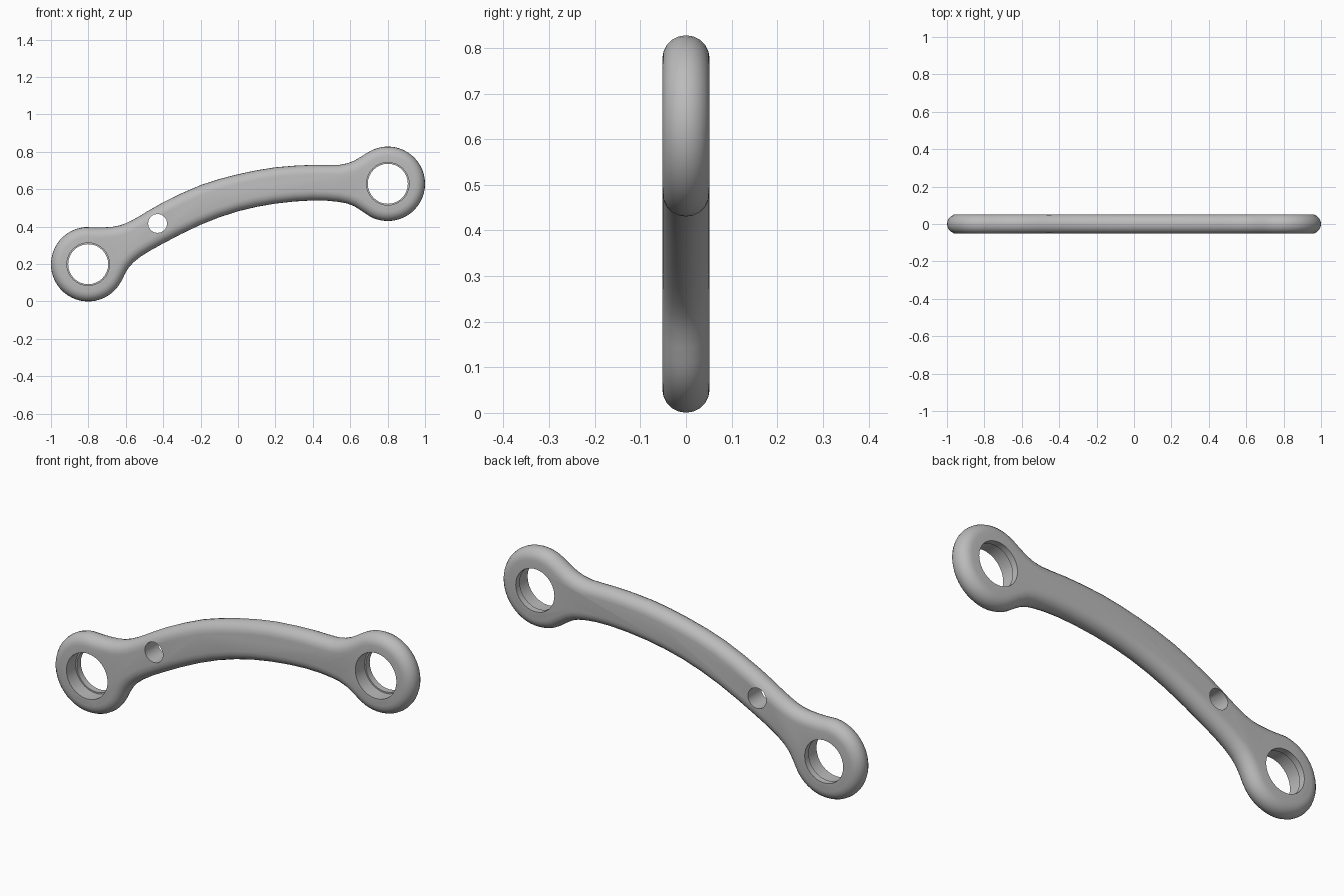
import bpy, bmesh, math
from mathutils import Vector

default = bpy.data.objects.get("Cube")
if default:
    bpy.data.objects.remove(default)

metal = bpy.data.materials.new("plain_grey")
metal.use_nodes = True
GREY = (0.5, 0.5, 0.5, 1)
metal.diffuse_color = GREY
metal.node_tree.nodes["Principled BSDF"].inputs["Base Color"].default_value = GREY

RING_R, HALF, HOLE_R, LIP_R = 0.199, 0.052, 0.114, 0.107
LEFT_EYE, RIGHT_EYE = Vector((0.801, 0.629)), Vector((-0.801, 0.199))


def arc(centre, start, end, steps):
    angles = [math.radians(start + (end - start) * i / steps) for i in range(steps + 1)]
    return [centre + RING_R * Vector((math.cos(a), math.sin(a))) for a in angles]


def smooth_loop(pts, cuts):
    """Closed Catmull-Rom curve through the points."""
    out, n = [], len(pts)
    for i in range(n):
        a, b, c, d = (pts[(i + k) % n] for k in (-1, 0, 1, 2))
        for j in range(cuts):
            t = j / cuts
            out.append(0.5 * (2 * b + (c - a) * t + (2 * a - 5 * b + 4 * c - d) * t * t
                              + (3 * b - a - 3 * c + d) * t ** 3))
    return out


# Outline: two round eyes joined by the curved upper and lower edges
upper = [(0.62, 0.752), (0.54, 0.73), (0.4, 0.73), (0.2, 0.717), (0, 0.68), (-0.2, 0.622),
         (-0.4, 0.53), (-0.52, 0.46), (-0.6, 0.418), (-0.67, 0.399)]
lower = [(-0.585, 0.18), (-0.52, 0.24), (-0.4, 0.31), (-0.2, 0.41), (0, 0.482), (0.2, 0.523),
         (0.4, 0.54), (0.54, 0.532), (0.62, 0.51)]
outline = smooth_loop(arc(LEFT_EYE, -121, 122, 17) + [Vector(p) for p in upper]
                      + arc(RIGHT_EYE, 80, 333, 17) + [Vector(p) for p in lower], 2)


def inset(pts, dist):
    out = []
    for i, p in enumerate(pts):
        t = (pts[(i + 1) % len(pts)] - pts[i - 1]).normalized()
        out.append(p + dist * Vector((-t.y, t.x)))
    return out


# Link arm: outline swept round a half-circle edge from front to back
bm = bmesh.new()
loops = []
STEPS = 10
for k in range(STEPS + 1):
    a = math.pi * k / STEPS
    ring = inset(outline, HALF * (1 - math.sin(a)))
    loops.append([bm.verts.new((p.x, -HALF * math.cos(a), p.y)) for p in ring])
for low, high in zip(loops, loops[1:]):
    for i in range(len(low)):
        j = (i + 1) % len(low)
        bm.faces.new((low[i], low[j], high[j], high[i]))
bm.faces.new(loops[0])
bm.faces.new(loops[-1])
bmesh.ops.recalc_face_normals(bm, faces=bm.faces)
mesh = bpy.data.meshes.new("link_arm")
bm.to_mesh(mesh)
bm.free()
link = bpy.data.objects.new("link_arm", mesh)
bpy.context.collection.objects.link(link)
mesh.materials.append(metal)


def drill(name, centre, profile, sides):
    """Cut a round hole along y; profile lists (y, radius) pairs."""
    cb = bmesh.new()
    rings = []
    for y, r in profile:
        rings.append([cb.verts.new((centre[0] + r * math.cos(math.tau * i / sides), y,
                                    centre[1] + r * math.sin(math.tau * i / sides)))
                      for i in range(sides)])
    for p, q in zip(rings, rings[1:]):
        for i in range(sides):
            j = (i + 1) % sides
            cb.faces.new((p[i], p[j], q[j], q[i]))
    cb.faces.new(rings[0])
    cb.faces.new(rings[-1])
    bmesh.ops.recalc_face_normals(cb, faces=cb.faces)
    me = bpy.data.meshes.new(name)
    cb.to_mesh(me)
    cb.free()
    me.materials.append(metal)
    cutter = bpy.data.objects.new(name, me)
    bpy.context.collection.objects.link(cutter)
    mod = link.modifiers.new(name, "BOOLEAN")
    mod.operation, mod.solver, mod.object = "DIFFERENCE", "EXACT", cutter
    bpy.context.view_layer.objects.active = link
    bpy.ops.object.modifier_apply(modifier=mod.name)
    bpy.data.objects.remove(cutter)


# Stepped eye holes and the small plain bolt hole
bore = [(-0.1, HOLE_R), (0.02, HOLE_R), (0.02, LIP_R), (0.1, LIP_R)]
drill("left_eye_hole", LEFT_EYE, bore, 32)
drill("right_eye_hole", RIGHT_EYE, bore, 32)
drill("bolt_hole", (-0.43, 0.417), [(-0.1, 0.051), (0.1, 0.051)], 16)

bpy.ops.object.select_all(action="DESELECT")
link.select_set(True)
bpy.context.view_layer.objects.active = link
bpy.ops.object.shade_smooth_by_angle(angle=math.radians(35))
